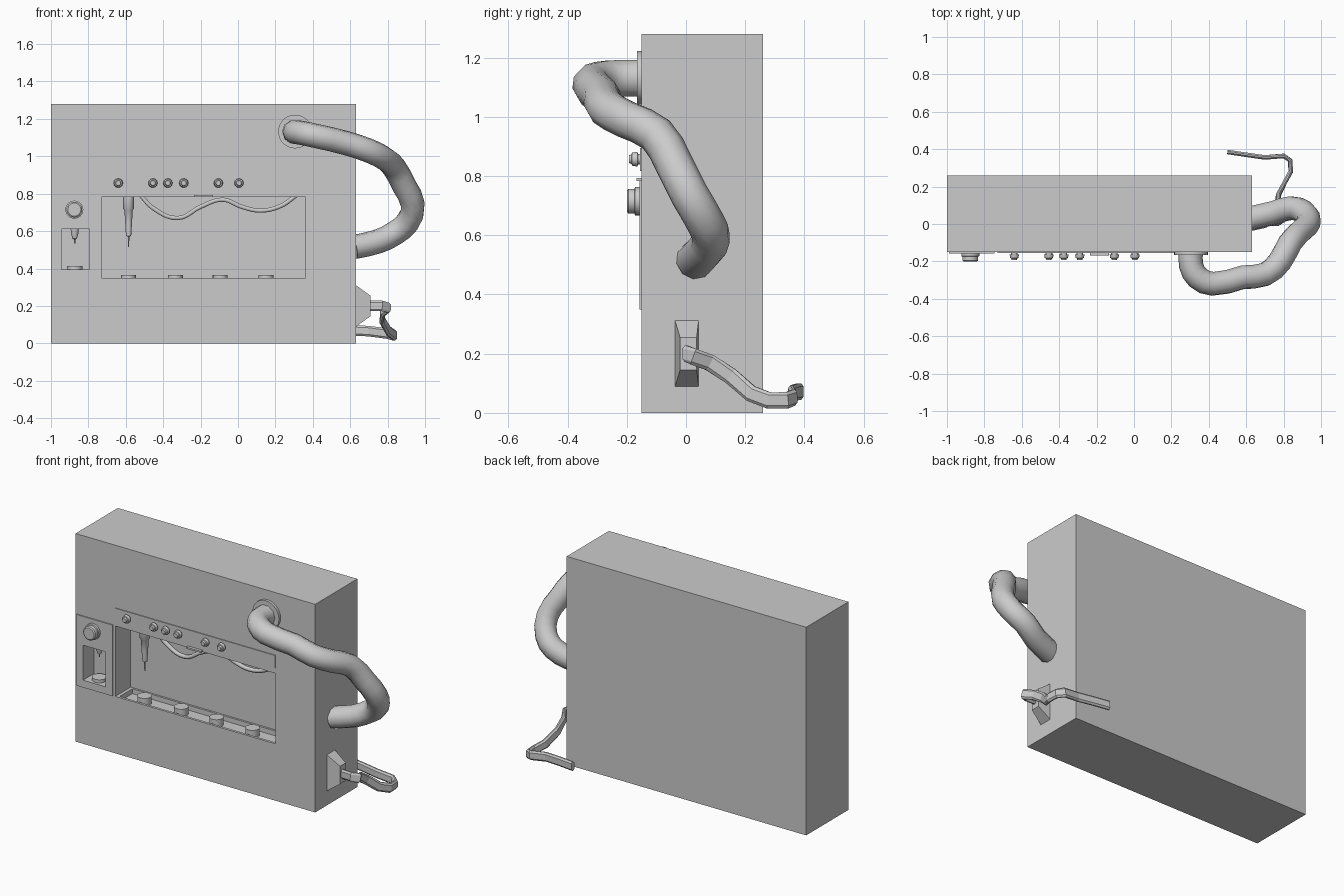
import bpy, bmesh, math
from mathutils import Vector

if "Cube" in bpy.data.objects:
    bpy.data.objects.remove(bpy.data.objects["Cube"])


def finish(name, bm, smooth=False):
    bmesh.ops.recalc_face_normals(bm, faces=bm.faces[:])
    me = bpy.data.meshes.new(name)
    bm.to_mesh(me)
    bm.free()
    if smooth:
        for p in me.polygons:
            p.use_smooth = True
        me.set_sharp_from_angle(angle=math.radians(35))
    ob = bpy.data.objects.new(name, me)
    bpy.context.collection.objects.link(ob)
    return ob


def box(name, x0, x1, y0, y1, z0, z1):
    bm = bmesh.new()
    bmesh.ops.create_cube(bm, size=1)
    for v in bm.verts:
        v.co = Vector(((x0 + x1) / 2 + v.co.x * (x1 - x0),
                       (y0 + y1) / 2 + v.co.y * (y1 - y0),
                       (z0 + z1) / 2 + v.co.z * (z1 - z0)))
    return finish(name, bm)


def skin(name, rings, smooth=False):
    """Join a list of closed rings of points and cap both ends."""
    bm = bmesh.new()
    loops = [[bm.verts.new(p) for p in ring] for ring in rings]
    n = len(loops[0])
    for a, b in zip(loops, loops[1:]):
        for i in range(n):
            bm.faces.new((a[i], a[(i + 1) % n], b[(i + 1) % n], b[i]))
    bm.faces.new(loops[0][::-1])
    bm.faces.new(loops[-1])
    return finish(name, bm, smooth)


def lathe(name, at, profile, front=False, sides=20):
    """Turn (radius, height) pairs about z, or about -y when front is set."""
    rings = []
    for r, h in profile:
        ring = []
        for i in range(sides):
            a = math.tau * i / sides
            u, v = r * math.cos(a), r * math.sin(a)
            ring.append(Vector(at) + Vector((u, -h, v) if front else (u, v, h)))
        rings.append(ring)
    return skin(name, rings, True)


def tube(name, pts, radius, steps=3, res=2):
    cu = bpy.data.curves.new(name, 'CURVE')
    cu.dimensions = '3D'
    cu.bevel_depth = radius
    cu.bevel_resolution = res
    cu.resolution_u = steps
    cu.use_fill_caps = True
    sp = cu.splines.new('BEZIER')
    sp.bezier_points.add(len(pts) - 1)
    for bp, p in zip(sp.bezier_points, pts):
        bp.co = p
        bp.handle_left_type = bp.handle_right_type = 'AUTO'
    ob = bpy.data.objects.new(name, cu)
    bpy.context.collection.objects.link(ob)
    return ob


def cut(ob, cutters):
    for c in cutters:
        m = ob.modifiers.new("cut", 'BOOLEAN')
        m.operation = 'DIFFERENCE'
        m.solver = 'EXACT'
        m.object = c
    dg = bpy.context.evaluated_depsgraph_get()
    me = bpy.data.meshes.new_from_object(ob.evaluated_get(dg))
    ob.modifiers.clear()
    ob.data = me


# Cabinet and left panel with their recesses
body = box("cabinet", -1, 0.63, -0.15, 0.26, 0, 1.28)
panel = box("side_dispenser_panel", -0.99, -0.745, -0.157, -0.149, 0.35, 0.787)
bay = box("bay_cutter", -0.73, 0.36, -0.3, 0.0, 0.35, 0.783)
tray = box("tray_cutter", -0.71, 0.34, -0.135, -0.012, 0.32, 0.4)
niche = box("niche_cutter", -0.945, -0.793, -0.3, -0.05, 0.395, 0.61)
cut(body, [bay, tray, niche])
cut(panel, [niche])
for c in (bay, tray, niche):
    bpy.data.objects.remove(c)

# Control strip, knobs and small lip above the bay
box("control_strip", -0.73, 0.36, -0.155, -0.149, 0.817, 0.895)
box("bay_lip", -0.235, -0.135, -0.168, -0.149, 0.783, 0.793)
for x in (-0.64, -0.455, -0.375, -0.29, -0.105, 0.005):
    lathe("knob", (x, -0.15, 0.857), [(0.018, 0), (0.018, 0.012), (0.025, 0.014),
          (0.022, 0.032), (0.016, 0.034), (0.013, 0.043)], True, 12)

# Round button on the left panel
lathe("round_button", (-0.875, -0.15, 0.715), [(0.048, 0), (0.048, 0.022), (0.042, 0.024),
      (0.042, 0.045), (0.035, 0.05)], True, 24)

# Bay contents: nozzle, sagging hose, stands
lathe("bay_nozzle", (-0.585, -0.07, 0), [(0.003, 0.515), (0.004, 0.57), (0.014, 0.575),
      (0.018, 0.64), (0.022, 0.71), (0.029, 0.72), (0.029, 0.79)])
tube("sagging_hose", [(-0.52, -0.06, 0.79), (-0.45, -0.06, 0.72), (-0.32, -0.06, 0.67),
     (-0.2, -0.06, 0.73), (-0.08, -0.06, 0.768), (0.02, -0.06, 0.73), (0.12, -0.06, 0.71),
     (0.23, -0.06, 0.735), (0.31, -0.06, 0.79)], 0.013, 5, 1)
for x in (-0.585, -0.335, -0.095, 0.15):
    lathe("bay_stand", (x, -0.073, 0), [(0.04, 0.315), (0.04, 0.365)])

# Niche nozzle and stand
lathe("niche_nozzle", (-0.873, -0.1, 0), [(0.003, 0.535), (0.004, 0.555), (0.012, 0.56),
      (0.02, 0.59), (0.022, 0.615)])
lathe("niche_stand", (-0.873, -0.1, 0), [(0.042, 0.39), (0.042, 0.414)])

# Thick pipe from the front flange round to the right side
lathe("pipe_flange", (0.305, -0.15, 1.132), [(0.09, -0.002), (0.09, 0.016)], True, 28)
tube("thick_pipe", [(0.305, -0.14, 1.13), (0.305, -0.22, 1.13), (0.34, -0.285, 1.125),
     (0.42, -0.32, 1.108), (0.58, -0.285, 1.07), (0.7, -0.27, 1.03), (0.78, -0.2, 0.99),
     (0.835, -0.1, 0.94), (0.89, -0.04, 0.84), (0.935, 0.01, 0.74), (0.905, 0.065, 0.645),
     (0.84, 0.085, 0.59), (0.75, 0.06, 0.545), (0.62, 0.03, 0.515)], 0.065, 2, 3)

# Tapered cable socket
skin("cable_socket", [[(x, y0, z0), (x, y1, z0), (x, y1, z1), (x, y0, z1)]
     for x, y0, y1, z0, z1 in ((0.625, -0.038, 0.043, 0.085, 0.315),
                               (0.708, -0.02, 0.036, 0.145, 0.255))])

# Flat power cable: chamfered strip swept along the path
path = [Vector(p) for p in (
    (0.69, 0.005, 0.2), (0.77, 0.0, 0.2), (0.805, 0.025, 0.19), (0.775, 0.08, 0.17),
    (0.77, 0.15, 0.125), (0.805, 0.22, 0.065), (0.838, 0.28, 0.042), (0.835, 0.34, 0.042),
    (0.8, 0.364, 0.052), (0.7, 0.356, 0.065), (0.6, 0.37, 0.07), (0.5, 0.385, 0.072))]
section = [(-0.012, -0.018), (-0.004, -0.028), (0.004, -0.028), (0.012, -0.018),
           (0.012, 0.018), (0.004, 0.028), (-0.004, 0.028), (-0.012, 0.018)]
rings = []
for i, p in enumerate(path):
    t = path[min(i + 1, len(path) - 1)] - path[max(i - 1, 0)]
    side = t.cross(Vector((0, 0, 1))).normalized()
    up = side.cross(t).normalized()
    rings.append([p + side * a + up * b for a, b in section])
skin("power_cable", rings)
